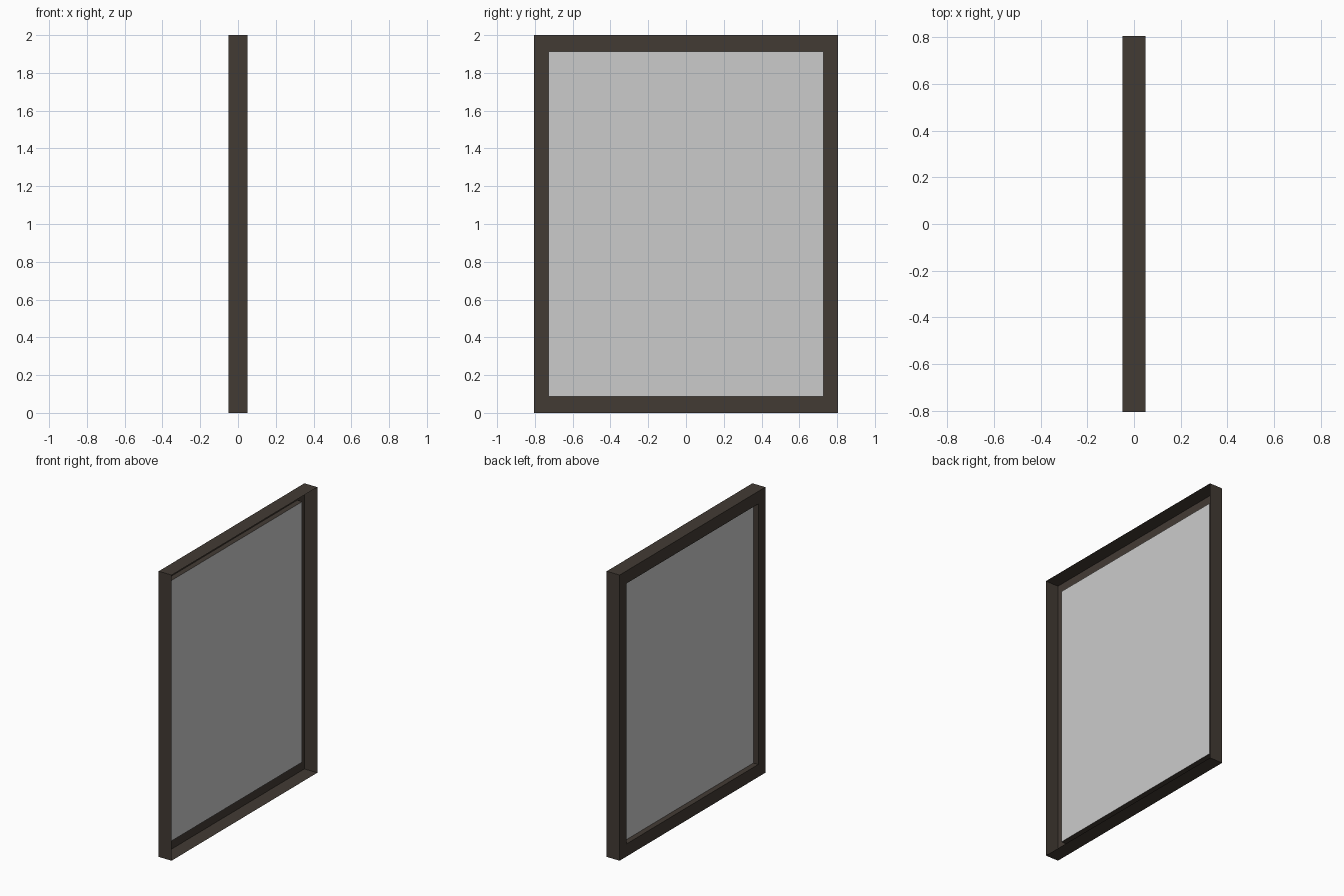
import bpy
import bmesh

if "Cube" in bpy.data.objects:
    bpy.data.objects.remove(bpy.data.objects["Cube"])

HALF_W, HEIGHT, HALF_D = 0.806, 2.0, 0.05
SIDE, RAIL = 0.078, 0.088      # visible frame widths: stiles, rails
PANE_X = -0.012


def ring(bm, x, t):
    """Rectangular loop at depth x; t = 0 outer edge, t = 1 opening edge."""
    w, lo, hi = HALF_W - SIDE * t, RAIL * t, HEIGHT - RAIL * t
    return [bm.verts.new((x, y, z))
            for y, z in ((-w, lo), (w, lo), (w, hi), (-w, hi))]


def finish(bm, name):
    mesh = bpy.data.meshes.new(name)
    bm.to_mesh(mesh)
    bm.free()
    obj = bpy.data.objects.new(name, mesh)
    bpy.context.collection.objects.link(obj)
    return obj


# frame: channel section, open at the back (+x)
bm = bmesh.new()
profile = [(HALF_D, 0), (-HALF_D, 0), (-HALF_D, 1), (PANE_X, 1)]
rings = [ring(bm, x, t) for x, t in profile]
for a, b in zip(rings, rings[1:]):
    for i in range(4):
        j = (i + 1) % 4
        bm.faces.new((a[i], b[i], b[j], a[j]))
frame = finish(bm, "window_frame")
mat = bpy.data.materials.new("dark_brown")
mat.diffuse_color = (0.055, 0.043, 0.034, 1)
mat.use_nodes = True
mat.node_tree.nodes["Principled BSDF"].inputs["Base Color"].default_value = mat.diffuse_color
frame.data.materials.append(mat)

# pane: single sheet closing the opening
bm = bmesh.new()
bm.faces.new(ring(bm, PANE_X, 1))
finish(bm, "pane")
